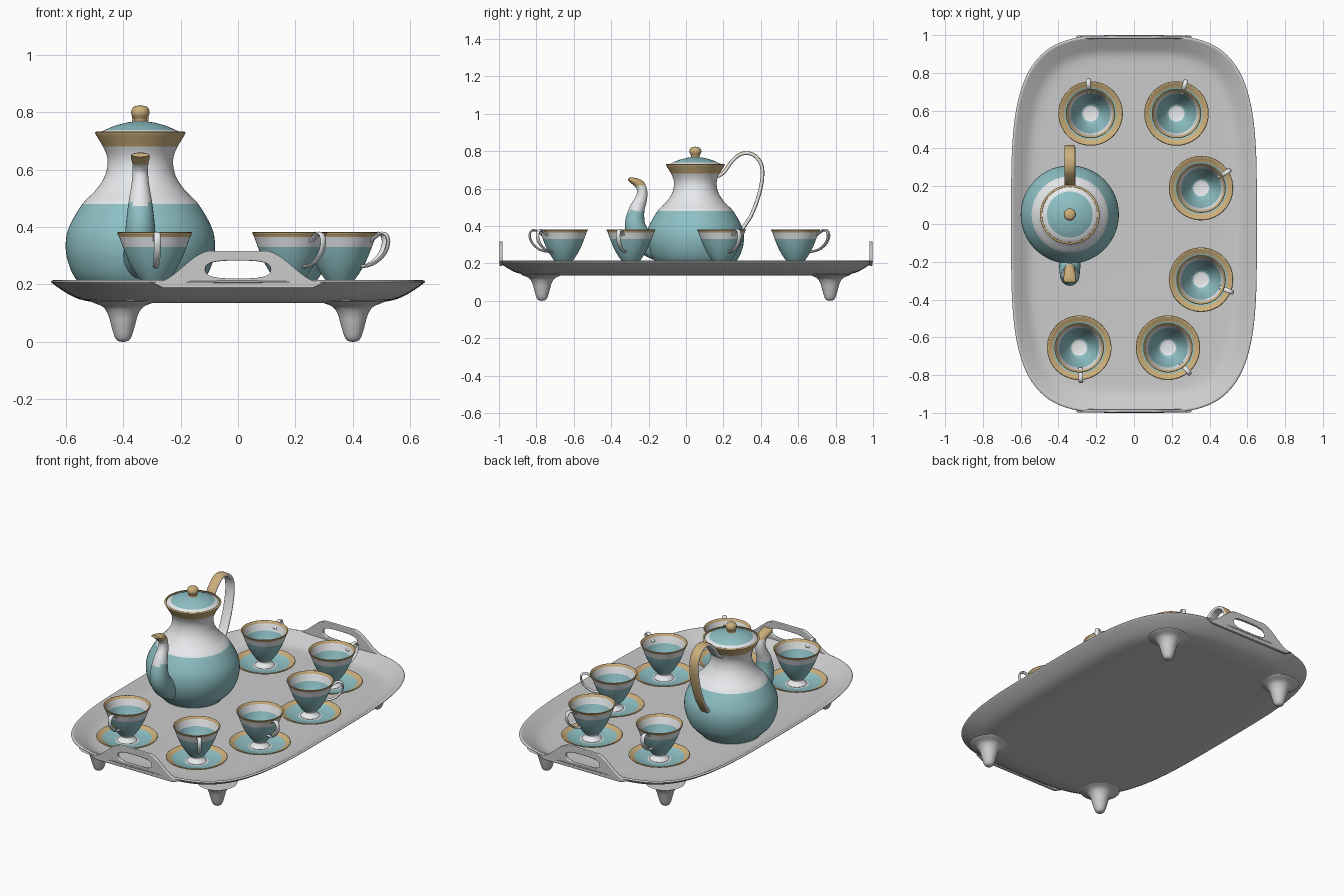
import bpy, bmesh, math
from math import pi, cos, sin
from mathutils import Vector

if "Cube" in bpy.data.objects:
    bpy.data.objects.remove(bpy.data.objects["Cube"])


def material(name, rgb):
    m = bpy.data.materials.new(name)
    m.diffuse_color = (*rgb, 1)
    m.use_nodes = True
    m.node_tree.nodes["Principled BSDF"].inputs["Base Color"].default_value = m.diffuse_color
    return m


MATS = [material("teal_glaze", (0.27, 0.53, 0.56)),
        material("white_glaze", (0.80, 0.82, 0.84)),
        material("gold_trim", (0.60, 0.43, 0.20))]
T, W, G = 0, 1, 2


def smooth_path(pts, n=4):
    """Catmull-Rom resampling of tuples, any dimension."""
    out = []
    for i in range(len(pts) - 1):
        p0, p3 = pts[max(i - 1, 0)], pts[min(i + 2, len(pts) - 1)]
        p1, p2 = pts[i], pts[i + 1]
        for k in range(n):
            t = k / n
            out.append(tuple(0.5 * (2 * b + (c - a) * t + (2 * a - 5 * b + 4 * c - d) * t * t
                                    + (3 * b - a - 3 * c + d) * t ** 3)
                             for a, b, c, d in zip(p0, p1, p2, p3)))
    return out + [tuple(pts[-1])]


def loft(name, rings, color=None, loc=(0, 0, 0)):
    """Skin closed rings of points, cap both ends; color(ring, centre, normal)."""
    bm = bmesh.new()
    vs = [[bm.verts.new(p) for p in r] for r in rings]
    n = len(vs[0])
    layer = bm.faces.layers.int.new("ring")
    for i in range(len(vs) - 1):
        for j in range(n):
            k = (j + 1) % n
            f = bm.faces.new((vs[i][j], vs[i][k], vs[i + 1][k], vs[i + 1][j]))
            f[layer] = i
    bm.faces.new(vs[0])[layer] = 0
    bm.faces.new(vs[-1])[layer] = len(vs) - 2
    bmesh.ops.recalc_face_normals(bm, faces=bm.faces[:])
    if color:
        for f in bm.faces:
            f.material_index = color(f[layer], f.calc_center_median(), f.normal)
    me = bpy.data.meshes.new(name)
    bm.to_mesh(me)
    bm.free()
    if color:
        for m in MATS:
            me.materials.append(m)
    return place(name, me, loc)


def place(name, me, loc, rot=0):
    ob = bpy.data.objects.new(name, me)
    ob.location = loc
    ob.rotation_euler.z = rot
    bpy.context.collection.objects.link(ob)
    return ob


def lathe(name, prof, loc=(0, 0, 0), segs=48, n=4):
    """Revolve (r, z, colour) points; colour applies to the span after the point."""
    pts = smooth_path([p[:2] for p in prof], n)
    rings = [[(max(r, .0008) * cos(2 * pi * j / segs), max(r, .0008) * sin(2 * pi * j / segs), z)
              for j in range(segs)] for r, z in pts]
    color = (lambda i, c, nn: prof[i // n][2]) if len(prof[0]) > 2 else None
    return loft(name, rings, color, loc)


def sweep(name, path, color, loc, segs=20, power=1.0, n=5):
    """Tube along (u, z, half thickness, half width) in the XZ plane, width along y."""
    pts = smooth_path(path, n)
    sp = lambda v: math.copysign(abs(v) ** power, v)
    rings = []
    for i, (u, z, h, w) in enumerate(pts):
        a, b = pts[max(i - 1, 0)], pts[min(i + 1, len(pts) - 1)]
        d = Vector((b[0] - a[0], 0, b[1] - a[1])).normalized()
        nrm = Vector((-d.z, 0, d.x))
        rings.append([Vector((u, 0, z)) + nrm * h * sp(cos(2 * pi * j / segs))
                      + Vector((0, w * sp(sin(2 * pi * j / segs)), 0)) for j in range(segs)])
    return loft(name, rings, color, loc)


# Tray: superellipse rings from underside, over the rim, to the inner floor
def outline(inset, z, segs=128, e=2 / 3.8):
    sp = lambda v: math.copysign(abs(v) ** e, v)
    return [((.65 - inset) * sp(cos(2 * pi * j / segs)),
             (1 - inset) * sp(sin(2 * pi * j / segs)), z) for j in range(segs)]


tray = smooth_path([(.24, .135), (.17, .136), (.10, .148), (.05, .172), (.005, .203), (0, .211),
                    (.008, .215), (.018, .210), (.05, .19), (.09, .166), (.13, .157), (.2, .155)], 3)
loft("tray", [outline(i, z) for i, z in tray])

# Tray end handles: S-shaped plate with a slot
top = []
for i in range(41):
    x = .3 - .6 * i / 40
    t = min(max((.285 - abs(x)) / .19, 0), 1)
    top.append((x, .207 + .109 * t * t * (3 - 2 * t)))
plate = top + [(-.26, .188), (.26, .188)]
slot = [(.115 * math.copysign(abs(cos(a)) ** .6, cos(a)),
         .252 + .032 * math.copysign(abs(sin(a)) ** .8, sin(a)))
        for a in (2 * pi * k / 40 for k in range(40))]
for side, label in ((-1, "front"), (1, "back")):
    cu = bpy.data.curves.new("tray_handle_" + label, 'CURVE')
    cu.dimensions, cu.fill_mode = '2D', 'BOTH'
    cu.extrude, cu.bevel_depth, cu.bevel_resolution, cu.offset = .005, .004, 2, -.003
    for loop in (plate, slot):
        s = cu.splines.new('POLY')
        s.points.add(len(loop) - 1)
        for p, (x, z) in zip(s.points, loop):
            p.co = (x, z, 0, 1)
        s.use_cyclic_u = True
    ob = place("tray_handle_" + label, cu, (0, side * .989, 0))
    ob.rotation_euler.x = pi / 2
    bpy.ops.object.select_all(action='DESELECT')
    ob.select_set(True)
    bpy.context.view_layer.objects.active = ob
    bpy.ops.object.convert(target='MESH')

# Feet
foot = lathe("tray_foot", [(0, 0), (.018, .004), (.03, .02), (.042, .06), (.052, .095),
                           (.07, .122), (.105, .137), (.1, .143), (0, .145)], (-.4, -.77, 0), 32)
for x, y in ((.4, -.77), (-.4, .77), (.4, .77)):
    place("tray_foot", foot.data, (x, y, 0))

# Teapot body and lid
POT = (-.34, .05, 0)
lathe("teapot_body", [(0, .157, W), (.15, .157, T), (.17, .165, T), (.225, .22, T), (.252, .28, T),
                      (.26, .34, T), (.248, .40, T), (.202, .48, W), (.158, .525, W), (.127, .57, W),
                      (.115, .61, W), (.116, .645, W), (.130, .68, G), (.155, .722, G), (.156, .73, G),
                      (.147, .732, G), (.138, .722, W), (0, .72, W)], POT, 64)
lathe("teapot_lid", [(0, .722, W), (.136, .722, W), (.138, .73, W), (.122, .738, T), (.09, .752, T),
                     (.05, .763, T), (.026, .767, G), (.022, .772, G), (.024, .779, G), (.031, .792, G),
                     (.031, .806, G), (.022, .819, G), (0, .824, G)], POT, 48)

# Spout (runs toward the front) and strap handle (toward the back)
spout = sweep("teapot_spout", [(.1, .26, .06, .05), (.2, .285, .07, .06), (.29, .335, .062, .055),
                               (.322, .40, .056, .051), (.315, .48, .043, .042), (.29, .545, .032, .031),
                               (.285, .59, .027, .027), (.30, .622, .026, .028), (.335, .643, .017, .033),
                               (.358, .651, .007, .03)],
              lambda i, c, n: T if c.z < .48 else (W if c.z < .617 else G), POT, 28)
spout.rotation_euler.z = -pi / 2
strap = [(.12, .665), (.155, .69), (.195, .745), (.245, .785), (.305, .783), (.35, .735),
         (.358, .66), (.338, .56), (.30, .46), (.262, .40), (.235, .36)]
handle = sweep("teapot_handle", [(u, z, .010, .029) for u, z in strap],
               lambda i, c, n: G if n.dot(Vector((c.x - .24, 0, c.z - .60)).normalized()) > .5 else W,
               POT, 20, .6)
handle.rotation_euler.z = pi / 2

# Cups on saucers: x, y, handle angle in degrees
cups = [(-.23, .585, 94), (.225, .585, 74), (.355, .19, 32),
        (.355, -.295, -22), (.18, -.655, -50), (-.29, -.655, -87)]
saucer = lathe("saucer", [(0, .157, W), (.08, .157, W), (.11, .165, W), (.165, .188, G), (.169, .193, G),
                          (.163, .195, G), (.138, .183, T), (.10, .172, T), (.065, .168, W), (0, .168, W)])
cup = lathe("cup", [(0, .168, W), (.05, .168, W), (.052, .174, W), (.036, .188, W), (.034, .198, W),
                    (.048, .212, T), (.074, .25, T), (.095, .29, T), (.111, .33, W), (.124, .366, G),
                    (.131, .379, G), (.126, .381, G), (.118, .368, W), (.105, .33, T), (.088, .29, T),
                    (.066, .25, T), (.042, .222, W), (0, .217, W)])
ear = sweep("cup_handle", [(.108, .345, .006, .012), (.128, .362, .006, .012), (.152, .377, .006, .012),
                           (.174, .372, .006, .012), (.181, .345, .006, .012), (.168, .31, .006, .012),
                           (.14, .282, .006, .011), (.112, .268, .006, .01), (.08, .262, .006, .01)],
            lambda i, c, n: W, (0, 0, 0), 12)
for i, (x, y, a) in enumerate(cups):
    for part in (saucer, cup, ear):
        if i == 0:
            part.location, part.rotation_euler.z = (x, y, 0), math.radians(a)
        else:
            place(part.name, part.data, (x, y, 0), math.radians(a))

# Smooth shading with crisp rims
bpy.ops.object.select_all(action='DESELECT')
for ob in bpy.context.collection.objects:
    ob.select_set(True)
    bpy.context.view_layer.objects.active = ob
bpy.ops.object.shade_smooth_by_angle(angle=math.radians(40))
